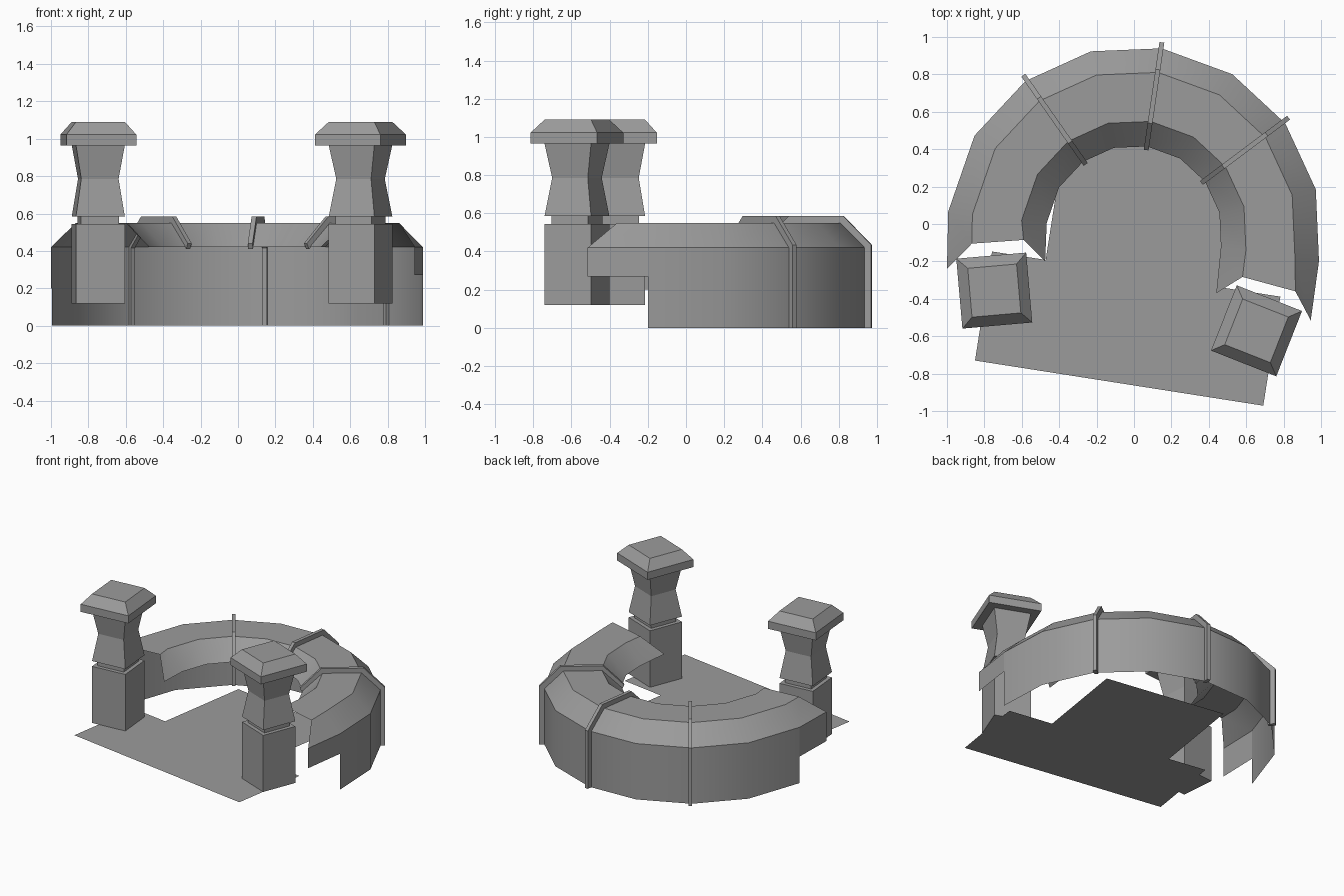
import bpy
import bmesh
from math import sin, cos, radians
from mathutils import Matrix, Vector

default = bpy.data.objects.get("Cube")
if default:
    bpy.data.objects.remove(default)

stone = bpy.data.materials.new("grey_stone")
stone.use_nodes = True
GREY = (0.33, 0.33, 0.33, 1)
stone.diffuse_color = GREY
stone.node_tree.nodes["Principled BSDF"].inputs["Base Color"].default_value = GREY

CENTRE = Vector((0, -0.05, 0))
FLOOR_Z = 0.12


def finish(name, bm, smooth=False):
    """Turn a bmesh into a coloured object."""
    mesh = bpy.data.meshes.new(name)
    bm.to_mesh(mesh)
    bm.free()
    obj = bpy.data.objects.new(name, mesh)
    bpy.context.collection.objects.link(obj)
    mesh.materials.append(stone)
    if smooth:
        bpy.ops.object.select_all(action="DESELECT")
        obj.select_set(True)
        bpy.context.view_layer.objects.active = obj
        bpy.ops.object.shade_smooth_by_angle(angle=radians(30))
    return obj


def around(angle, radius, z):
    a = radians(angle)
    return CENTRE + Vector((radius * cos(a), radius * sin(a), z))


def bridge(bm, first, second):
    """Skin two point rows with quads."""
    a = [bm.verts.new(p) for p in first]
    b = [bm.verts.new(p) for p in second]
    for j in range(len(a) - 1):
        bm.faces.new((a[j], b[j], b[j + 1], a[j + 1]))


# Curved wall: open shell with a sloped shoulder, flat top and inner lip
PROFILE = [(1, 0), (1, 0.42), (0.87, 0.55), (0.605, 0.55), (0.47, 0.42)]
ANGLES = [-8.5, 13.6, 36, 58.3, 81.5, 103.3, 125.5, 148.5, 173.3]
rows = [[around(a, r, z) for r, z in PROFILE] for a in ANGLES]


def end_row(points, low):
    """Mitred end of the shell, whose wall stops above the ground."""
    heights = [z for r, z in PROFILE[1:]]
    row = [Vector((x, y, z)) for (x, y), z in zip(points, heights)]
    return [Vector((row[0].x, row[0].y, low))] + row


def raised(row, low):
    return [Vector((row[0].x, row[0].y, low))] + row[1:]


right_end = end_row([(0.945, -0.515), (0.863, -0.36), (0.58, -0.283), (0.44, -0.37)], 0.27)
left_end = end_row([(-1, -0.24), (-0.867, -0.105), (-0.59, -0.085), (-0.475, -0.2)], 0.2)
bm = bmesh.new()
for first, second in zip(rows, rows[1:]):
    bridge(bm, first, second)
bridge(bm, right_end, raised(rows[0], 0.27))
bridge(bm, raised(rows[-1], 0.2), left_end)
bmesh.ops.remove_doubles(bm, verts=bm.verts, dist=0.0005)
finish("curved_wall", bm, smooth=True)

# Thin ribs wrapping over the wall
OUTER = [(1.032, 0), (1.032, 0.435), (0.885, 0.585), (0.595, 0.585), (0.45, 0.44)]
INNER = [(0.98, 0), (0.98, 0.415), (0.86, 0.54), (0.61, 0.54), (0.465, 0.41)]
for name, angle in (("right_rib", 36.8), ("middle_rib", 81.7), ("left_rib", 125)):
    bm = bmesh.new()
    side = around(angle + 90, 0.013, 0) - CENTRE
    loops = [[bm.verts.new(around(angle, r, z) + side * s) for r, z in line]
             for line, s in ((OUTER, -1), (OUTER, 1), (INNER, 1), (INNER, -1))]
    for k in range(4):
        a, b = loops[k], loops[(k + 1) % 4]
        for j in range(len(a) - 1):
            bm.faces.new((a[j], b[j], b[j + 1], a[j + 1]))
    for j in (0, -1):
        bm.faces.new([loop[j] for loop in loops])
    bmesh.ops.recalc_face_normals(bm, faces=bm.faces)
    finish(name, bm)

# T-shaped floor sheet, turned with the wall
turn = Matrix.Translation((-0.85, -0.73, FLOOR_Z)) @ Matrix.Rotation(radians(-8.9), 4, "Z")
OUTLINE = [(0, 0), (1.56, 0), (1.56, 0.59), (1.22, 0.59), (1.22, 1.31),
           (0.29, 1.31), (0.29, 0.59), (0, 0.59)]
bm = bmesh.new()
bm.faces.new([bm.verts.new(turn @ Vector((x, y, 0))) for x, y in OUTLINE])
finish("floor", bm)


# Square gate pillars, each stacked from tapered blocks
def block(name, place, sections):
    bm = bmesh.new()
    rings = []
    for width, z in sections:
        h = width / 2
        corners = ((-h, -h), (h, -h), (h, h), (-h, h))
        rings.append([bm.verts.new(place @ Vector((x, y, z))) for x, y in corners])
    for a, b in zip(rings, rings[1:]):
        for k in range(4):
            n = (k + 1) % 4
            bm.faces.new((a[k], a[n], b[n], b[k]))
    bm.faces.new(rings[0][::-1])
    bm.faces.new(rings[-1])
    finish(name, bm)


BLOCKS = {
    "base": [(0.262, FLOOR_Z), (0.262, 0.545)],
    "neck": [(0.205, 0.545), (0.205, 0.585)],
    "waist": [(0.262, 0.585), (0.2, 0.785), (0.262, 0.965)],
    "cap": [(0.375, 0.965), (0.375, 1.022), (0.262, 1.09)],
}
for side, x, y, angle in (("left", 0.655, -0.571, -21.5), ("right", -0.747, -0.356, 5)):
    place = Matrix.Translation((x, y, 0)) @ Matrix.Rotation(radians(angle), 4, "Z")
    for part, sections in BLOCKS.items():
        block(f"{side}_pillar_{part}", place, sections)
